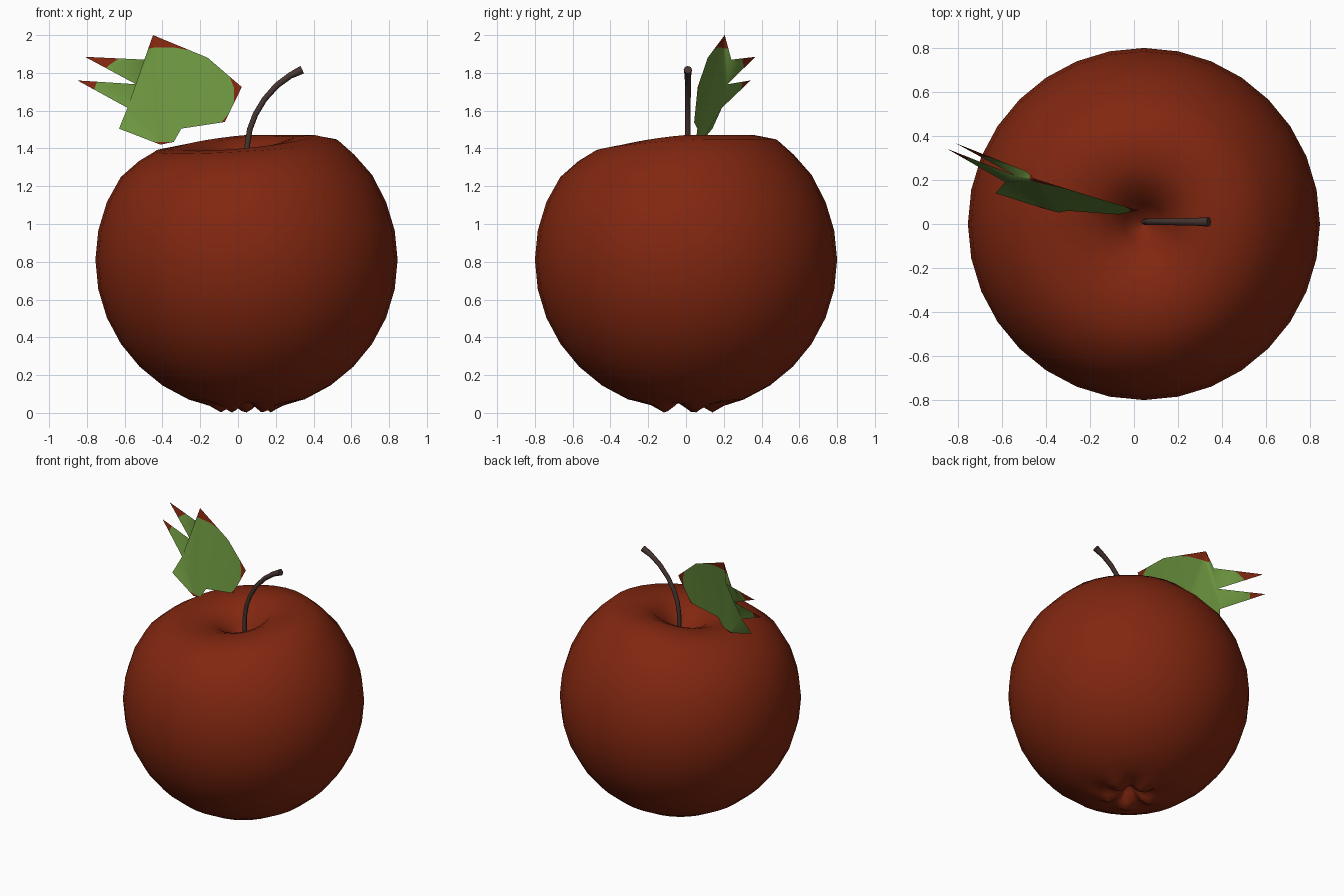
import bpy, bmesh, math
from mathutils import Vector

if "Cube" in bpy.data.objects:
    bpy.data.objects.remove(bpy.data.objects["Cube"])


def material(name, rgb):
    m = bpy.data.materials.new(name)
    m.diffuse_color = (*rgb, 1)
    m.use_nodes = True
    m.node_tree.nodes["Principled BSDF"].inputs["Base Color"].default_value = m.diffuse_color
    return m


RED = material("apple red", (0.22, 0.02, 0.005))
GREEN = material("leaf green", (0.15, 0.30, 0.05))
BROWN = material("stem brown", (0.06, 0.036, 0.03))


def make_object(name, bm, mats, smooth=True):
    me = bpy.data.meshes.new(name)
    bm.to_mesh(me)
    bm.free()
    for m in mats:
        me.materials.append(m)
    ob = bpy.data.objects.new(name, me)
    bpy.context.collection.objects.link(ob)
    for p in me.polygons:
        p.use_smooth = smooth
    return ob


def skin(bm, rings):
    for a, b in zip(rings, rings[1:]):
        n = len(a)
        for i in range(n):
            j = (i + 1) % n
            bm.faces.new((a[i], a[j], b[j], b[i]))


# Apple body: ring profile (radius, z, tilt weight, lobe depth)
R, CZ, SEG = 0.8, 0.81, 32
profile = [(0.01, 0.13, 0, 0), (0.045, 0.09, 0, 0.004), (0.09, 0.045, 0, 0.014),
           (0.14, 0.03, 0, 0.028), (0.2, 0.045, 0, 0.008)]
for k in range(-6, 4):
    t = math.radians(11.25 * k)
    profile.append((R * math.cos(t), CZ + R * math.sin(t), 0.15 if k == 3 else 0, 0))
profile += [(0.57, 1.35, 0.5, 0), (0.483, 1.415, 0.85, 0), (0.36, 1.437, 1, 0),
            (0.26, 1.43, 1, 0), (0.175, 1.395, 0.8, 0), (0.09, 1.31, 0.4, 0),
            (0.015, 1.2, 0, 0)]
bm = bmesh.new()
rings = []
for r, z, tilt, lobe in profile:
    ring = []
    for i in range(SEG):
        a = 2 * math.pi * i / SEG
        h = z + min(0.035 * tilt * (math.cos(a) + math.sin(a)), 0.034)
        h -= lobe * math.cos(5 * (a - math.radians(20)))
        ring.append(bm.verts.new((0.045 + r * math.cos(a), r * math.sin(a), h)))
    rings.append(ring)
skin(bm, rings)
bm.faces.new(list(reversed(rings[0])))
bm.faces.new(rings[-1])
make_object("apple_body", bm, [RED])

# Stem: tapered tube swept along an arc, flared at the tip
path = [(0.047, 1.18, 0.013), (0.048, 1.41, 0.014), (0.062, 1.5, 0.015),
        (0.092, 1.58, 0.015), (0.14, 1.66, 0.015), (0.205, 1.733, 0.016),
        (0.275, 1.785, 0.017), (0.34, 1.817, 0.022)]
bm = bmesh.new()
rings = []
for k, (x, z, r) in enumerate(path):
    p, q = path[max(k - 1, 0)], path[min(k + 1, len(path) - 1)]
    side = Vector((q[1] - p[1], 0, p[0] - q[0])).normalized()
    ring = []
    for i in range(8):
        a = 2 * math.pi * i / 8
        ring.append(bm.verts.new(Vector((x, 0.01, z)) + side * r * math.cos(a)
                                 + Vector((0, r * math.sin(a), 0))))
    rings.append(ring)
skin(bm, rings)
bm.faces.new(list(reversed(rings[0])))
bm.faces.new(rings[-1])
bmesh.ops.recalc_face_normals(bm, faces=bm.faces)
stem = make_object("stem", bm, [BROWN])
bpy.context.view_layer.objects.active = stem
stem.select_set(True)
bpy.ops.object.shade_smooth_by_angle(angle=math.radians(50))

# Leaf: thin jagged sheet, green inside an ellipse and red at the tips
outline = [(0.02, 0.062, 1.725), (-0.07, 0.043, 1.54), (-0.30, 0.06, 1.505),
           (-0.34, 0.052, 1.435), (-0.41, 0.07, 1.42), (-0.63, 0.14, 1.505),
           (-0.585, 0.19, 1.615), (-0.85, 0.342, 1.76), (-0.54, 0.22, 1.74),
           (-0.81, 0.367, 1.885), (-0.49, 0.24, 1.87), (-0.45, 0.205, 2.0),
           (-0.16, 0.115, 1.88)]
bm = bmesh.new()
bm.faces.new([bm.verts.new(p) for p in outline])
bmesh.ops.triangulate(bm, faces=bm.faces[:])
planes = []
for i in range(24):
    a = 2 * math.pi * i / 24
    co = Vector((-0.39 + 0.37 * math.cos(a), 0, 1.685 + 0.25 * math.sin(a)))
    no = Vector((math.cos(a) / 0.37, 0, math.sin(a) / 0.25)).normalized()
    planes.append((co, no))
    bmesh.ops.bisect_plane(bm, geom=bm.verts[:] + bm.edges[:] + bm.faces[:],
                           plane_co=co, plane_no=no, dist=1e-5)
for f in bm.faces:
    c = f.calc_center_median()
    f.material_index = int(any((c - co).dot(no) > 0 for co, no in planes))
make_object("leaf", bm, [GREEN, RED])
